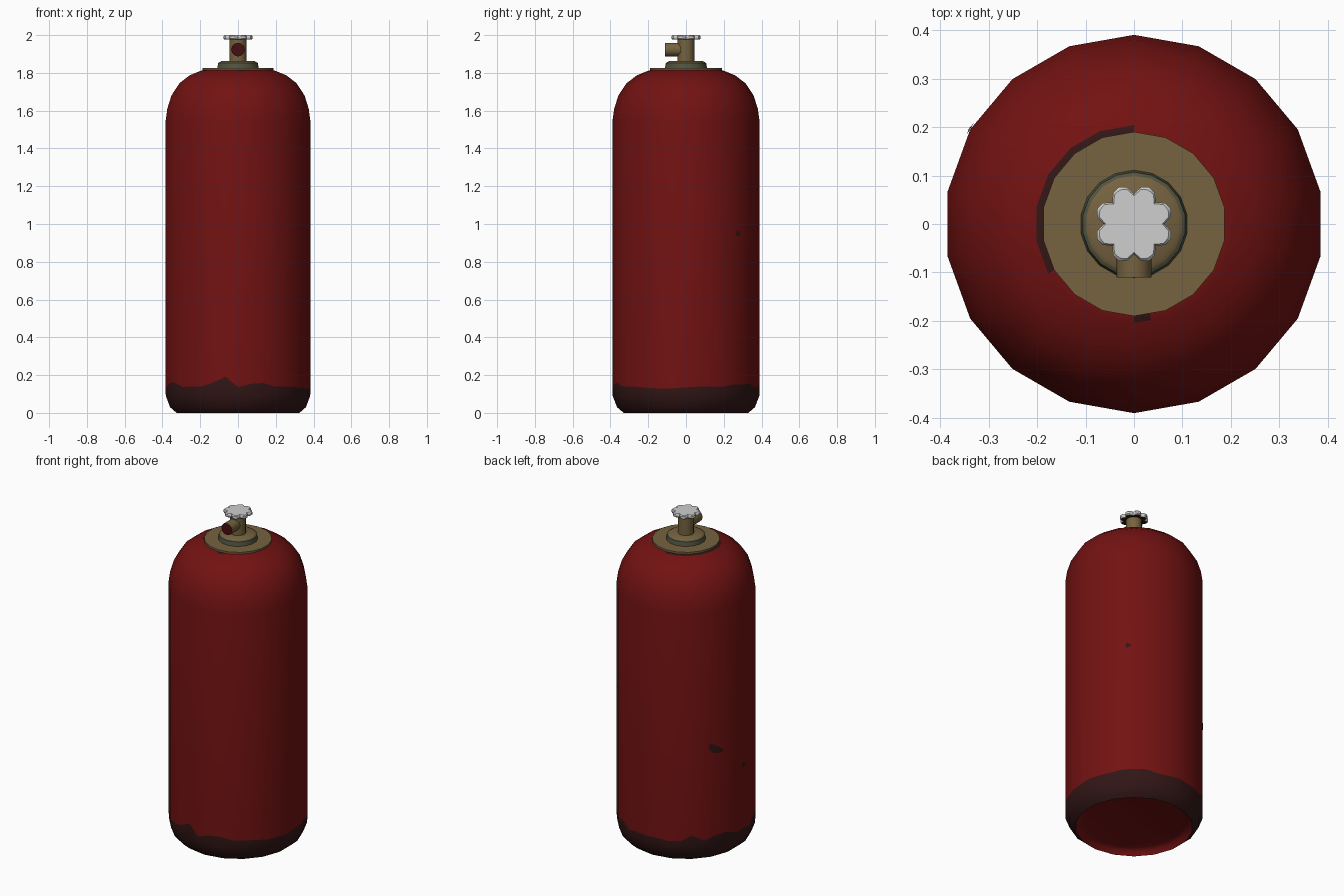
import bpy, math

if "Cube" in bpy.data.objects:
    bpy.data.objects.remove(bpy.data.objects["Cube"])


def mat(name, c):
    m = bpy.data.materials.new(name)
    m.diffuse_color = (*c, 1)
    m.use_nodes = True
    m.node_tree.nodes["Principled BSDF"].inputs["Base Color"].default_value = m.diffuse_color
    return m


RED = mat("red paint", (0.17, 0.006, 0.006))
WORN = mat("dark worn metal", (0.032, 0.008, 0.008))
BRASS = mat("brass", (0.18, 0.122, 0.05))
GREEN = mat("green tarnish", (0.085, 0.09, 0.05))
GREY = mat("light grey", (0.62, 0.62, 0.62))
HOLE = mat("outlet dark red", (0.06, 0.004, 0.005))


def finish(name, verts, faces, mats, idx, angle=40):
    me = bpy.data.meshes.new(name)
    me.from_pydata(verts, [], faces)
    for m in mats:
        me.materials.append(m)
    for p, i in zip(me.polygons, idx):
        p.material_index = i
    ob = bpy.data.objects.new(name, me)
    bpy.context.collection.objects.link(ob)
    bpy.context.view_layer.objects.active = ob
    ob.select_set(True)
    bpy.ops.object.shade_smooth_by_angle(angle=math.radians(angle))
    ob.select_set(False)
    return ob


def lathe(name, rings, n, mats, pick, shape=lambda k: 1, angle=40):
    """rings: (radius, z or z(azimuth)); pick(ring, azimuth) gives the material slot.
    Ring -1 is the bottom cap, the last ring is the top cap."""
    verts, faces, idx = [], [], []
    for r, z in rings:
        for k in range(n):
            a = math.pi / 2 + 2 * math.pi * k / n
            s = r * shape(k)
            h = z(math.degrees(a) % 360) if callable(z) else z
            verts.append((s * math.cos(a), s * math.sin(a), h))
    for j in range(len(rings) - 1):
        for k in range(n):
            q = (k + 1) % n
            faces.append((j * n + k, j * n + q, (j + 1) * n + q, (j + 1) * n + k))
            idx.append(pick(j, (90 + 360 * (k + 0.5) / n) % 360))
    faces.append(tuple(reversed(range(n))))
    idx.append(pick(-1, 0))
    top = (len(rings) - 1) * n
    faces.append(tuple(range(top, top + n)))
    idx.append(pick(len(rings) - 1, 0))
    return finish(name, verts, faces, mats, idx, angle)


# Tank: 18 sides with a midpoint on each side, worn edge of varying height
BUMPS = [(258, 0.065, 8), (285, 0.045, 6), (205, 0.08, 5), (45, 0.05, 5),
         (128, 0.05, 5), (155, 0.04, 6), (58, 0.03, 5)]


def wear(a):
    z = 0.135 + 0.006 * math.sin(math.radians(5 * a))
    return z + sum(h * math.exp(-((a - c) / w) ** 2) for c, h, w in BUMPS)


TANK = [(0.29, 0.035), (0.315, 0.025), (0.33, 0), (0.365, 0.03), (0.388, 0.09),
        (0.39, wear), (0.39, 1.54), (0.38, 1.61), (0.358, 1.68), (0.315, 1.745),
        (0.26, 1.787), (0.204, 1.81), (0.185, 1.816)]


def tank_colour(j, a):
    if 2 <= j <= 4:
        return 1
    if j == 11 and (85 < a < 215 or 268 < a < 285):
        return 1
    return 0


lathe("tank", TANK, 36, [RED, WORN], tank_colour,
      lambda k: math.cos(math.pi / 18) if k % 2 else 1, 50)


# Chipped paint spots, laid just above the tank's sides
def chip(name, az, z, w, h, lean):
    def point(a, zz):
        off = (a % 20) - 10          # corners sit at 10 + 20k degrees
        off = off - 10 if off >= 0 else off + 10
        r = 0.39 * math.cos(math.pi / 18) / math.cos(math.radians(off)) + 0.003
        t = math.radians(a)
        return (r * math.cos(t), r * math.sin(t), zz)
    verts = [point(az, z)]
    for k in range(10):
        t = 2 * math.pi * k / 10
        s = 1 + 0.2 * math.cos(3 * t)
        da = w * s * math.cos(t)
        verts.append(point(az + da, z + h * s * math.sin(t) - lean * da))
    faces = [(0, k + 1, (k + 1) % 10 + 1) for k in range(10)]
    finish(name, verts, faces, [WORN], [0] * 10)


chip("paint_chip_large", 150, 0.69, 7, 0.025, 0.003)
chip("paint_chip_side", 181, 0.53, 2.6, 0.016, 0)
chip("paint_chip_back", 45, 0.95, 2.2, 0.015, 0)

# Brass flange, tarnished collar and valve stem
lathe("flange", [(0.19, 1.805), (0.19, 1.826)], 18, [BRASS], lambda j, a: 0)
lathe("collar", [(0.112, 1.82), (0.107, 1.852), (0.1, 1.856), (0.09, 1.862)], 18,
      [BRASS, GREEN], lambda j, a: 1 if j in (0, 1) else 0)
lathe("valve_stem", [(0.045, 1.855), (0.045, 1.982)], 14, [BRASS], lambda j, a: 0)

# Side outlet pointing to the front
outlet = lathe("outlet", [(0.036, 0), (0.036, 0.11)], 12, [BRASS, HOLE],
               lambda j, a: 1 if j == 1 else 0)
outlet.rotation_euler = (math.pi / 2, 0, 0)
outlet.location = (0, 0, 1.923)

# Handwheel with eight lobes
LOBE = (0.063, 0.078, 0.082, 0.078)
lathe("handwheel", [(0.92, 1.976), (1, 1.981), (1, 1.995), (0.93, 2.0)], 32, [GREY, WORN],
      lambda j, a: 1 if j == -1 else 0, lambda k: LOBE[k % 4])
